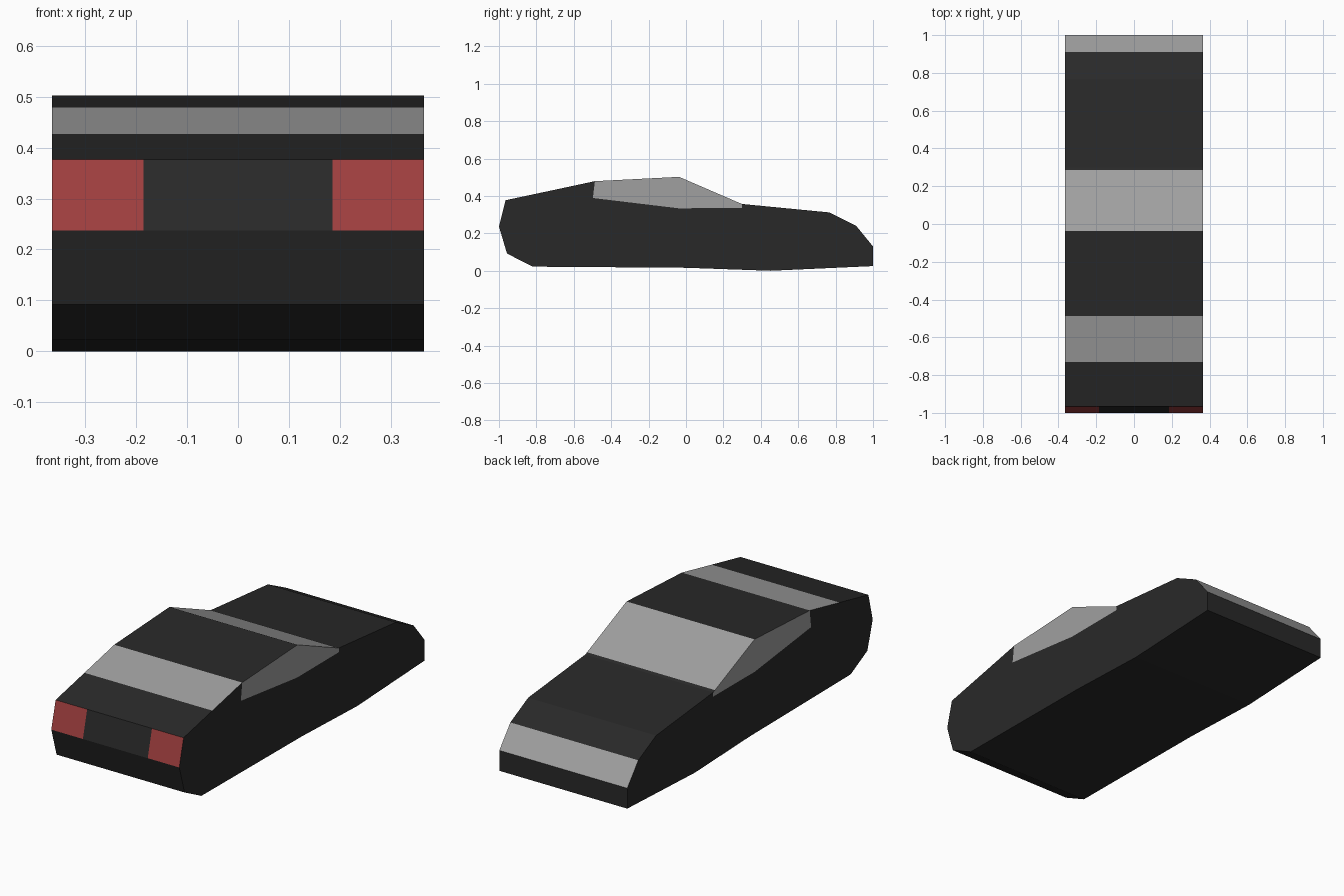
import bpy, bmesh

if "Cube" in bpy.data.objects:
    bpy.data.objects.remove(bpy.data.objects["Cube"])

W = 0.365      # half width
LAMP = 0.185   # inner edge of tail lamps


def material(name, rgb):
    m = bpy.data.materials.new(name)
    m.diffuse_color = (*rgb, 1)
    m.use_nodes = True
    m.node_tree.nodes["Principled BSDF"].inputs["Base Color"].default_value = m.diffuse_color
    return m


mats = [material("black paint", (0.022, 0.022, 0.022)),
        material("grey glass", (0.35, 0.35, 0.35)),
        material("tail red", (0.36, 0.05, 0.05))]
BLACK, GLASS, RED = range(3)

# Side outline (y, z) and the colour of the strip starting at each point
outline = [
    (-0.82, 0.022, BLACK), (-0.957, 0.092, BLACK), (-1.0, 0.237, RED),
    (-0.965, 0.377, BLACK), (-0.73, 0.427, GLASS), (-0.487, 0.479, BLACK),
    (-0.037, 0.502, GLASS), (0.285, 0.363, BLACK), (0.30, 0.357, BLACK),
    (0.765, 0.312, BLACK), (0.91, 0.24, GLASS), (1.0, 0.13, BLACK),
    (1.0, 0.025, BLACK), (0.45, 0.0, BLACK), (0.0, 0.016, BLACK),
]
WIN_A, WIN_B = 5, 8                       # outline points bounding the side window
sill = [(0.30, 0.335), (-0.04, 0.334), (-0.498, 0.389)]

bm = bmesh.new()
xs = (-W, -LAMP, LAMP, W)
cols = [[bm.verts.new((x, y, z)) for y, z, _ in outline] for x in xs]
n = len(outline)

# Strips across the car; the tail strip is red only at its outer ends
for c in range(3):
    for i in range(n):
        j = (i + 1) % n
        f = bm.faces.new((cols[c][i], cols[c][j], cols[c + 1][j], cols[c + 1][i]))
        colour = outline[i][2]
        f.material_index = BLACK if colour == RED and c == 1 else colour

# Flat sides, each split into window and body panel
for c, x in ((0, -W), (3, W)):
    ring = cols[c]
    low = [bm.verts.new((x, y, z)) for y, z in sill]
    window = bm.faces.new(ring[WIN_A:WIN_B + 1] + low)
    window.material_index = GLASS
    bm.faces.new(ring[:WIN_A + 1] + low[::-1] + ring[WIN_B:])

bmesh.ops.recalc_face_normals(bm, faces=bm.faces)
# Triangulate the concave side panels cleanly
bmesh.ops.triangulate(bm, faces=[f for f in bm.faces if len(f.verts) > 4])

mesh = bpy.data.meshes.new("car_body")
bm.to_mesh(mesh)
bm.free()
for m in mats:
    mesh.materials.append(m)
bpy.context.collection.objects.link(bpy.data.objects.new("car_body", mesh))
